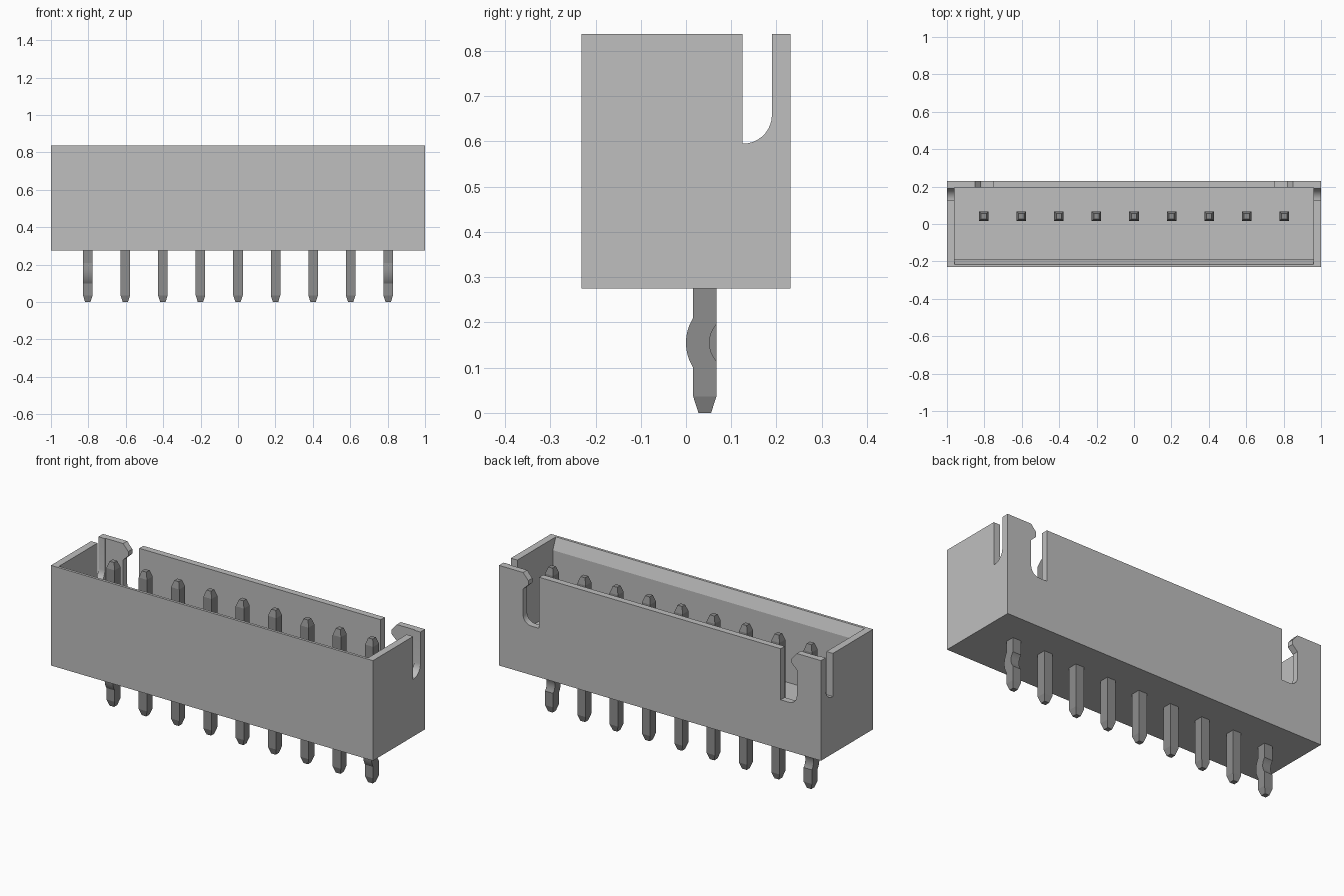
import bpy, bmesh, math

cube = bpy.data.objects.get("Cube")
if cube:
    bpy.data.objects.remove(cube, do_unlink=True)


def material(name, value):
    mat = bpy.data.materials.new(name)
    mat.use_nodes = True
    colour = (value, value, value, 1)
    mat.diffuse_color = colour
    mat.node_tree.nodes["Principled BSDF"].inputs["Base Color"].default_value = colour
    return mat


def make_object(name, bm, mat):
    bmesh.ops.recalc_face_normals(bm, faces=bm.faces)
    mesh = bpy.data.meshes.new(name)
    bm.to_mesh(mesh)
    bm.free()
    mesh.materials.append(mat)
    ob = bpy.data.objects.new(name, mesh)
    bpy.context.collection.objects.link(ob)
    return ob


def smooth(ob):
    bpy.ops.object.select_all(action="DESELECT")
    ob.select_set(True)
    bpy.context.view_layer.objects.active = ob
    bpy.ops.object.shade_smooth_by_angle(angle=math.radians(15))


def prism(name, profile, axis, start, end, mat):
    """Extrude a (horizontal, z) profile along x or y."""
    bm = bmesh.new()
    rings = []
    for depth in (start, end):
        rings.append([bm.verts.new((depth, h, z) if axis == "x" else (h, depth, z))
                      for h, z in profile])
    bm.faces.new(rings[0])
    bm.faces.new(rings[1])
    n = len(profile)
    for i in range(n):
        j = (i + 1) % n
        bm.faces.new((rings[0][i], rings[0][j], rings[1][j], rings[1][i]))
    return make_object(name, bm, mat)


def fillet(h, z, radius, steps=9):
    """Quarter round from the slot floor up to its outer edge at h."""
    turns = [math.pi / 2 * i / steps for i in range(steps + 1)]
    return [(h - radius + radius * math.sin(t), z + radius - radius * math.cos(t))
            for t in turns]


plastic = material("housing grey", 0.52)
metal = material("pin dark grey", 0.27)

BASE, TOP, OVER = 0.275, 0.837, 0.9
WIDE, DEEP = 1.0, 0.231
FLOOR = 0.42

# Housing block
housing = prism("housing", [(-DEEP, BASE), (DEEP, BASE), (DEEP, TOP), (-DEEP, TOP)],
                "x", -WIDE, WIDE, plastic)

# Cavity with a lead-in slope on the front wall
cutters = [prism("cavity_cutter",
                 [(-0.19, FLOOR), (0.195, FLOOR), (0.195, OVER), (-0.216, OVER),
                  (-0.216, TOP), (-0.19, TOP - 0.065)],
                 "x", -0.96, 0.96, plastic)]

# Side wall slots and back wall latch slots
side_slot = [(0.125, 0.595)] + fillet(0.19, 0.595, 0.064) + [(0.19, OVER), (0.125, OVER)]
back_slot = ([(0.75, 0.55)] + fillet(0.85, 0.55, 0.05) +
             [(0.85, 0.745), (0.818, 0.775), (0.818, 0.8), (0.85, TOP),
              (0.85, OVER), (0.75, OVER)])
for s in (-1, 1):
    cutters.append(prism("side_slot_cutter", side_slot, "x", s * 0.9, s * 1.1, plastic))
    cutters.append(prism("back_slot_cutter", [(s * x, z) for x, z in back_slot],
                         "y", 0.17, 0.3, plastic))

for cutter in cutters:
    cut = housing.modifiers.new("cut", "BOOLEAN")
    cut.operation = "DIFFERENCE"
    cut.solver = "EXACT"
    cut.object = cutter
graph = bpy.context.evaluated_depsgraph_get()
carved = bpy.data.meshes.new_from_object(housing.evaluated_get(graph))
housing.modifiers.clear()
housing.data = carved
for cutter in cutters:
    bpy.data.objects.remove(cutter, do_unlink=True)
smooth(housing)

# Pins, lofted from square rings along z
PIN_Y, HALF, TIP = 0.0415, 0.0255, 0.014
PIN_TOP, TAPER = 0.81, 0.036


def bow(z, half_chord, sag):
    """Sideways offset of a shallow arc centred on the retention kink."""
    d = abs(z - 0.155)
    if d >= half_chord:
        return 0
    r = (half_chord ** 2 + sag ** 2) / (2 * sag)
    return math.sqrt(r * r - d * d) - (r - sag)


def pin(name, x, kinked):
    rings = [(0, TIP, 0, 0), (TAPER, HALF, 0, 0)]
    if kinked:
        for i in range(23):
            z = 0.1 + i * 0.005
            rings.append((z, HALF, bow(z, 0.055, 0.016), bow(z, 0.04, 0.015)))
    rings += [(PIN_TOP - TAPER, HALF, 0, 0), (PIN_TOP, TIP, 0, 0)]
    bm = bmesh.new()
    loops = []
    for z, h, front, back in rings:
        y0, y1 = PIN_Y - h - front, PIN_Y + h - back
        loops.append([bm.verts.new(p) for p in
                      ((x - h, y0, z), (x + h, y0, z), (x + h, y1, z), (x - h, y1, z))])
    for low, high in zip(loops, loops[1:]):
        for i in range(4):
            j = (i + 1) % 4
            bm.faces.new((low[i], low[j], high[j], high[i]))
    bm.faces.new(loops[0])
    bm.faces.new(loops[-1])
    smooth(make_object(name, bm, metal))


for i in range(9):
    pin(f"pin_{i + 1}", (i - 4) * 0.2008, i in (0, 8))
